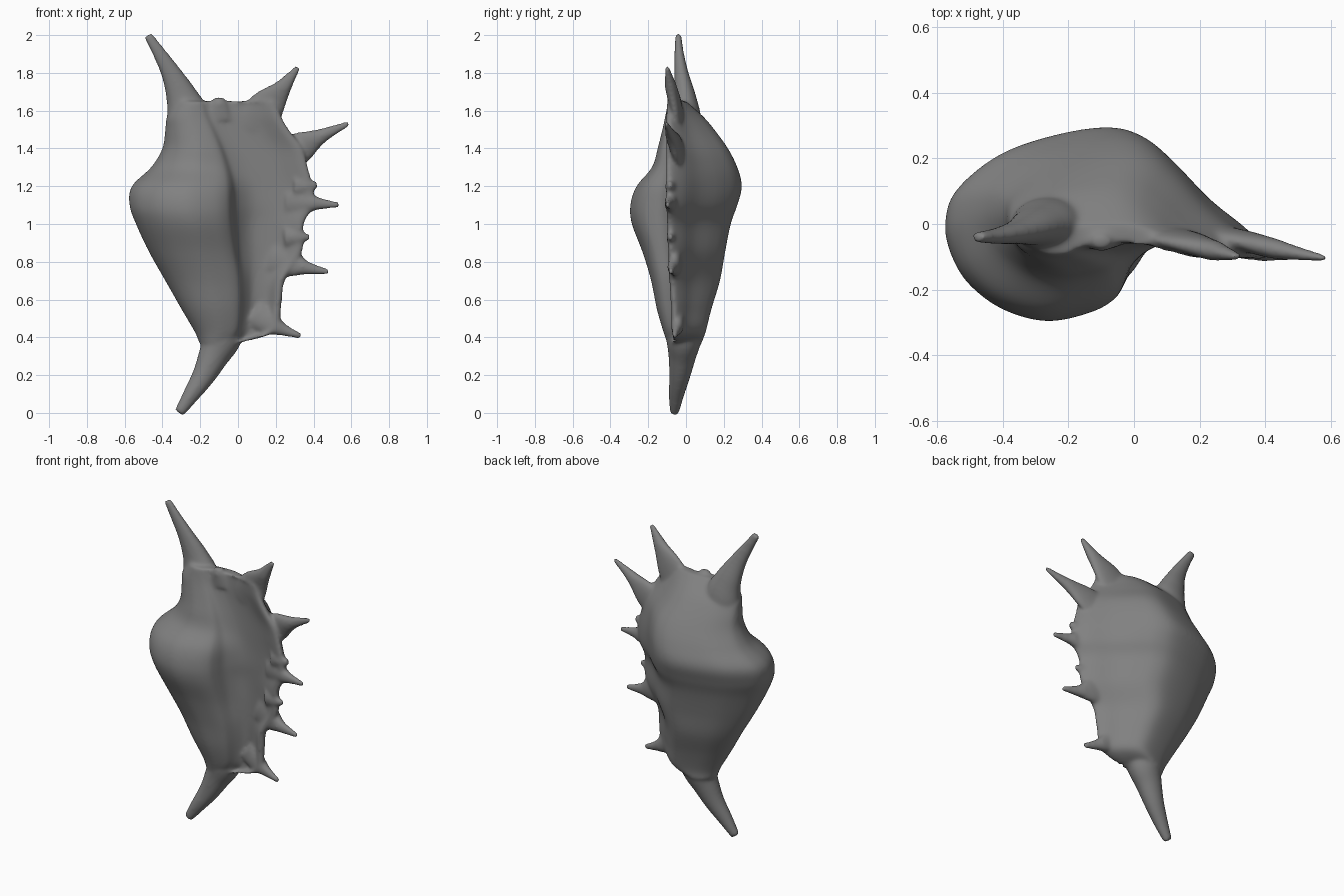
import bpy, bmesh, math
from mathutils import Vector

if "Cube" in bpy.data.objects:
    bpy.data.objects.remove(bpy.data.objects["Cube"])

bm = bmesh.new()


def spline(pts, n, closed=False):
    """Catmull-Rom through tuples of any dimension."""
    out, m = [], len(pts)
    for i in range(m if closed else m - 1):
        if closed:
            q = [pts[(i + k) % m] for k in (-1, 0, 1, 2)]
        else:
            q = [pts[min(max(i + k, 0), m - 1)] for k in (-1, 0, 1, 2)]
        for s in range(n):
            t = s / n
            out.append(tuple(0.5 * (2 * b + (c - a) * t + (2 * a - 5 * b + 4 * c - d) * t * t
                             + (3 * b - a - 3 * c + d) * t ** 3) for a, b, c, d in zip(*q)))
    if not closed:
        out.append(tuple(pts[-1]))
    return out


def loft(rings):
    rv = [[bm.verts.new(p) for p in r] for r in rings]
    n = len(rv[0])
    faces = []
    for a, b in zip(rv, rv[1:]):
        for i in range(n):
            j = (i + 1) % n
            faces.append(bm.faces.new((a[i], a[j], b[j], b[i])))
    for r in (rv[0], rv[-1]):
        c = bm.verts.new(sum((v.co for v in r), Vector()) / n)
        for i in range(n):
            faces.append(bm.faces.new((r[i], r[(i + 1) % n], c)))
    bmesh.ops.recalc_face_normals(bm, faces=faces)


def horn(path, flat=1.0, thick=1.0):
    """Tapered horn along (x, y, z, radius), flattened in y."""
    p = spline(path, 6)
    rings = []
    for i, (x, y, z, r) in enumerate(p):
        a, b = Vector(p[max(i - 1, 0)][:3]), Vector(p[min(i + 1, len(p) - 1)][:3])
        d = (b - a).normalized()
        side = d.cross(Vector((0, 1, 0))).normalized()
        up = side.cross(d)
        h = min(r * flat, thick)
        rings.append([Vector((x, y, z)) + side * r * math.cos(k * math.tau / 20)
                      + up * h * math.sin(k * math.tau / 20) for k in range(20)])
    loft(rings)


def section(z, xl, xr, yf, yb, xs, ye):
    """Cross-section: whorl on the left, flared lip on the right."""
    w, yl = xr - xl, (yf + yb) / 2
    pts = [(xl, yl)]
    pts += [(xl + t * w, yl + f * (yb - yl)) for t, f in ((.03, .33), (.16, .7), (.33, .91), (.5, 1))]
    pts += [(xl + t * w, ye + f * (yb - ye)) for t, f in ((.61, .93), (.71, .73), (.83, .42), (.94, .19))]
    pts += [(xr, ye), (xr - .03, ye - .02)]
    v = xr - xs
    pts += [(xs + .6 * v, ye + .02), (xs + .25 * v, ye + .025)]
    g = ye + .015
    pts += [(xs + .01, g + .2 * (yf - g))]
    pts += [(xl + u * (xs - xl), g + f * (yf - g)) for u, f in ((.96, .5), (.91, .7), (.78, .88), (.54, 1))]
    pts += [(xl + u * (xs - xl), yl + f * (yf - yl)) for u, f in ((.3, .87), (.12, .6), (.03, .3))]
    return [Vector((x, y, z)) for x, y in spline(pts, 4, True)]


# body whorl and lip: z, left, right, front, back, seam x, lip edge y
rows = [
    (.37, -.205, .01, -.10, .085, -.04, -.06),
    (.43, -.23, .20, -.12, .105, .01, -.06),
    (.55, -.30, .23, -.155, .135, .03, -.06),
    (.70, -.385, .25, -.185, .18, .03, -.07),
    (.85, -.47, .34, -.23, .207, .01, -.075),
    (1.0, -.54, .35, -.287, .237, -.005, -.08),
    (1.1, -.574, .40, -.295, .272, -.01, -.085),
    (1.2, -.562, .395, -.262, .296, -.015, -.085),
    (1.3, -.46, .37, -.18, .272, -.04, -.085),
    (1.4, -.40, .34, -.15, .222, -.075, -.085),
    (1.5, -.385, .27, -.125, .15, -.12, -.085),
    (1.57, -.375, .23, -.11, .09, -.155, -.085),
    (1.65, -.31, .20, -.095, .0, -.18, -.08),
]
loft([section(*r) for r in spline(rows, 5)])

# spire horn and tail canal
horn([(-.24, .02, 1.38, .10), (-.262, .0, 1.56, .115), (-.30, -.008, 1.68, .084),
      (-.355, -.025, 1.8, .054), (-.42, -.037, 1.91, .036), (-.478, -.04, 2.0, .025)], .7)
horn([(-.06, 0, .52, .10), (-.085, -.01, .4, .105), (-.13, -.02, .3, .082), (-.18, -.033, .2, .063),
      (-.245, -.05, .1, .046), (-.312, -.062, .0, .028)], .9)

# lip spikes
for path in (
    [(.06, -.03, 1.50, .12), (.16, -.055, 1.63, .095), (.24, -.08, 1.725, .046), (.318, -.1, 1.832, .016)],
    [(.18, -.02, 1.32, .10), (.33, -.05, 1.405, .085), (.44, -.078, 1.465, .041), (.588, -.106, 1.533, .015)],
    [(.26, -.05, 1.12, .08), (.365, -.077, 1.112, .058), (.43, -.088, 1.108, .033), (.538, -.098, 1.1, .016)],
    [(.18, -.03, .83, .10), (.29, -.055, .79, .075), (.36, -.07, .768, .038), (.482, -.08, .746, .016)],
    [(.09, -.02, .53, .08), (.17, -.04, .475, .062), (.24, -.05, .44, .034), (.335, -.06, .405, .016)],
    [(.25, -.06, .93, .06), (.33, -.078, .93, .034), (.38, -.083, .93, .016)],
    [(.30, -.07, 1.2, .06), (.37, -.08, 1.2, .04), (.42, -.088, 1.21, .018)],
    [(-.1, -.045, 1.55, .08), (-.1, -.05, 1.63, .05), (-.1, -.055, 1.67, .025)],
):
    horn(path, .75, .032)

me = bpy.data.meshes.new("conch_shell")
bm.to_mesh(me)
bm.free()
shell = bpy.data.objects.new("conch_shell", me)
bpy.context.collection.objects.link(shell)

# dark grey shell colour
mat = bpy.data.materials.new("shell_grey")
mat.diffuse_color = (.22, .22, .22, 1)
mat.use_nodes = True
mat.node_tree.nodes["Principled BSDF"].inputs["Base Color"].default_value = mat.diffuse_color
me.materials.append(mat)

# fuse all parts into one smooth skin
rm = shell.modifiers.new("fuse", 'REMESH')
rm.mode = 'VOXEL'
rm.voxel_size = .009
rm.use_smooth_shade = True
sm = shell.modifiers.new("soften", 'SMOOTH')
sm.factor = .5
sm.iterations = 16
